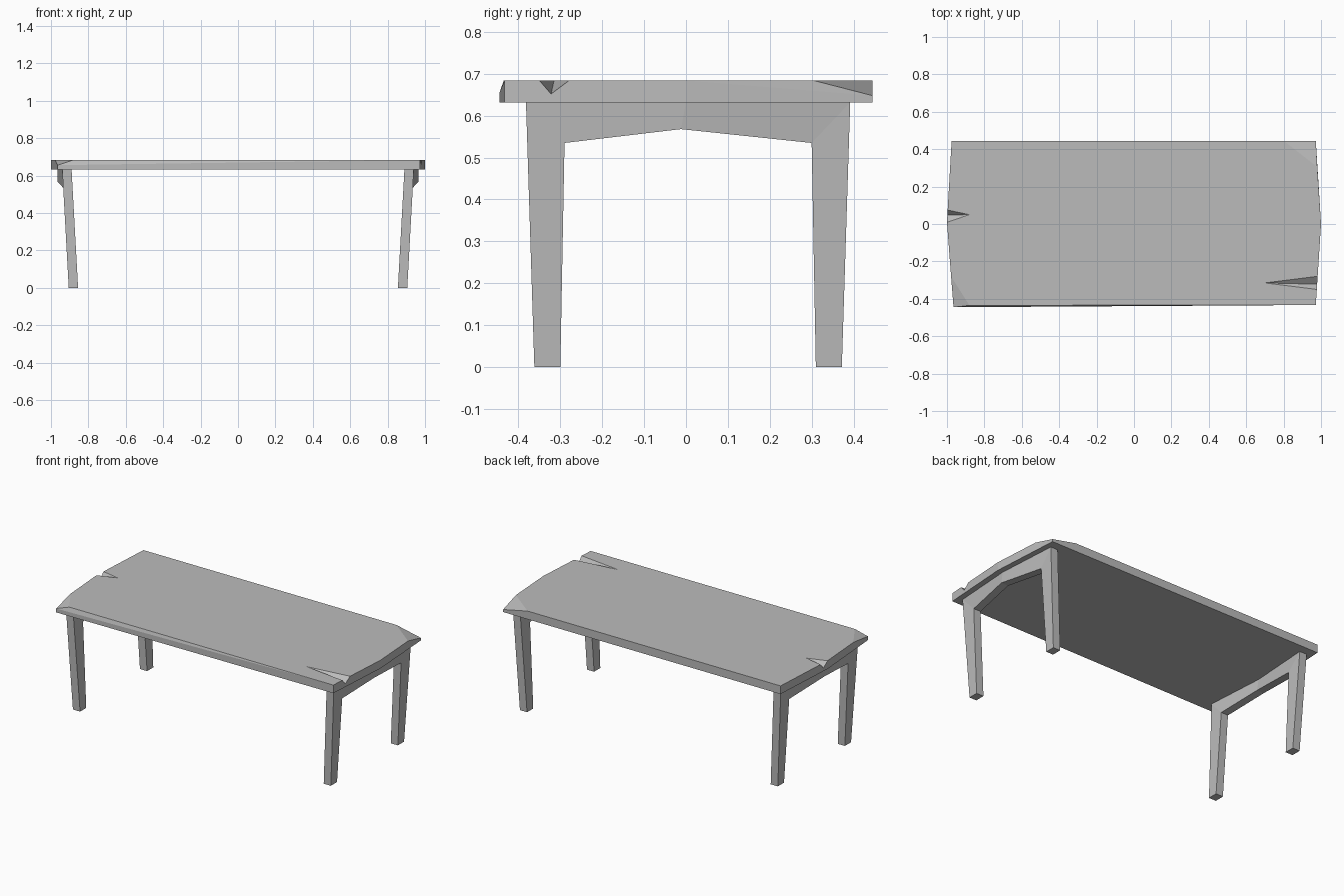
import bpy
import bmesh

cube = bpy.data.objects.get("Cube")
if cube:
    bpy.data.objects.remove(cube, do_unlink=True)

TOP, UNDER = 0.684, 0.632

grey = bpy.data.materials.new("plain grey")
grey.use_nodes = True
grey.diffuse_color = (0.5, 0.5, 0.5, 1)
bsdf = next(n for n in grey.node_tree.nodes if n.type == 'BSDF_PRINCIPLED')
bsdf.inputs["Base Color"].default_value = (0.5, 0.5, 0.5, 1)


def finish(name, bm):
    bmesh.ops.recalc_face_normals(bm, faces=bm.faces)
    mesh = bpy.data.meshes.new(name)
    bm.to_mesh(mesh)
    bm.free()
    mesh.materials.append(grey)
    obj = bpy.data.objects.new(name, mesh)
    bpy.context.collection.objects.link(obj)
    return obj


def hull(name, points):
    bm = bmesh.new()
    verts = [bm.verts.new(p) for p in points]
    result = bmesh.ops.convex_hull(bm, input=verts)
    loose = {v for v in result["geom_interior"] if isinstance(v, bmesh.types.BMVert)}
    bmesh.ops.delete(bm, geom=list(loose), context='VERTS')
    bmesh.ops.dissolve_limit(bm, angle_limit=0.005, verts=bm.verts, edges=bm.edges)
    return finish(name, bm)


# Table top: bowed ends, with two worn corners
back_left, back_right = (0.972, 0.445), (-0.975, 0.445)
front_left, front_right = (0.972, -0.433), (-0.965, -0.445)
left_mid, right_mid = (1.0, 0.0), (-1.0, 0.01)
outline = [back_left, back_right, front_left, front_right, left_mid, right_mid]
points = [(x, y, UNDER) for x, y in outline]
points += [(x, y, TOP) for x, y in (back_right, front_left, left_mid, right_mid)]
points += [(*back_left, 0.648), (0.8, 0.445, TOP), (0.98, 0.305, TOP)]
points += [(*front_right, 0.656), (-0.88, -0.435, TOP), (-0.978, -0.28, TOP)]
table_top = hull("table_top", points)


# Split notches in the ends of the top
def cut_notch(tip_x, tip_y, edge_x, y_low, y_high, y_deep, z_deep, reach=1.4):
    tip = (tip_x, tip_y, TOP)
    rim = [(edge_x, y_low, TOP), (edge_x, y_high, TOP), (edge_x, y_deep, z_deep)]
    far = [tuple(t + (p - t) * reach for t, p in zip(tip, q)) for q in rim]
    raised = [(x, y, z + 0.05) for x, y, z in (tip, far[0], far[1])]
    cutter = hull("notch_cutter", [tip] + far + raised)
    cutter.hide_render = True
    mod = table_top.modifiers.new("notch", 'BOOLEAN')
    mod.operation = 'DIFFERENCE'
    mod.solver = 'EXACT'
    mod.object = cutter
    bpy.context.view_layer.objects.active = table_top
    bpy.ops.object.modifier_apply(modifier=mod.name)
    bpy.data.objects.remove(cutter, do_unlink=True)


cut_notch(0.70, -0.315, 0.978, -0.35, -0.28, -0.322, 0.652)
cut_notch(-0.88, 0.05, -0.998, 0.01, 0.075, 0.048, 0.652)

# Leg frames: a section swept up one leg, over the bowed arch, down the other
# Each station: outer (y, z), inner (y, z), outward bow of the arch
stations = [
    ((-0.362, 0), (-0.30, 0), False),
    ((-0.382, UNDER), (-0.29, 0.535), False),
    ((0.0, UNDER), (-0.012, 0.568), True),
    ((0.392, UNDER), (0.30, 0.535), False),
    ((0.372, 0), (0.31, 0), False),
]
THICK = 0.05


def leg_frame(name, side):
    bm = bmesh.new()
    rings = []
    for outer, inner, bowed in stations:
        ring = []
        for (y, z), order in ((outer, (0, THICK)), (inner, (THICK, 0))):
            x = 0.965 if bowed else 0.905 + 0.055 * z
            ring += [bm.verts.new((side * (x - d), y, z)) for d in order]
        rings.append(ring)
    for a, b in zip(rings, rings[1:]):
        for i in range(4):
            j = (i + 1) % 4
            bm.faces.new((a[i], a[j], b[j], b[i]))
    bm.faces.new(rings[0])
    bm.faces.new(rings[-1])
    return finish(name, bm)


leg_frame("left_leg_frame", 1)
leg_frame("right_leg_frame", -1)
